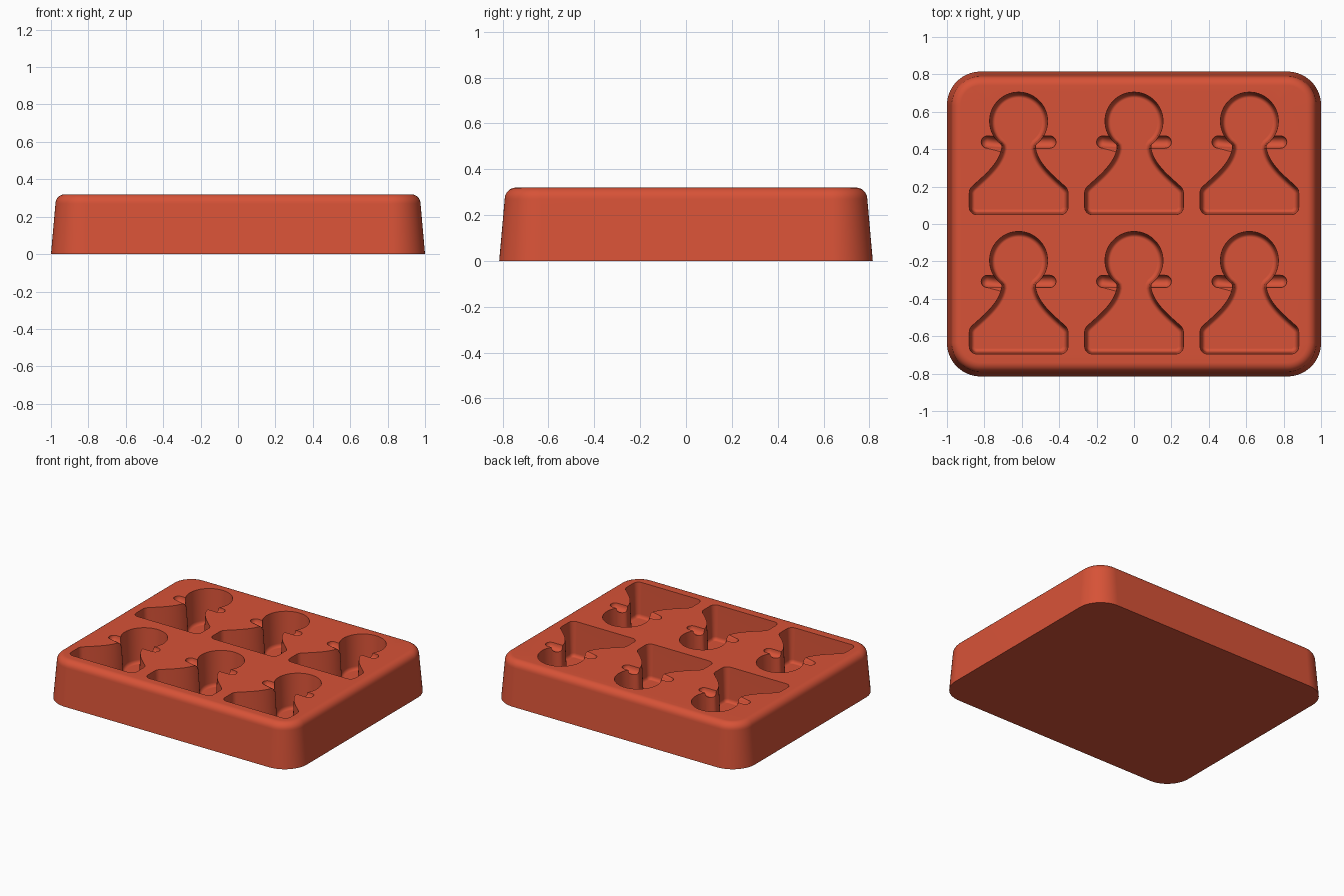
import bpy
import bmesh
from math import cos, sin, pi, atan2, sqrt
from mathutils import Vector
from mathutils.geometry import interpolate_bezier

if "Cube" in bpy.data.objects:
    bpy.data.objects.remove(bpy.data.objects["Cube"], do_unlink=True)

HEIGHT = 0.32
FLOOR = 0.07
NECK, HEAD_Y, HEAD_R = 0.09, 0.55, 0.155
COLLAR_Y, COLLAR_R, COLLAR_X, COLLAR_DEPTH = 0.438, 0.033, 0.2, 0.04
STEPS = 10  # points across the collar groove


def arc(cx, cy, r, start, end, n):
    return [Vector((cx + r * cos(start + (end - start) * i / n),
                    cy + r * sin(start + (end - start) * i / n))) for i in range(n + 1)]


def rounded_rect(hx, hy, r, n):
    """Counter-clockwise rounded rectangle."""
    pts = []
    for k, (sx, sy) in enumerate([(1, 1), (-1, 1), (-1, -1), (1, -1)]):
        pts += arc(sx * (hx - r), sy * (hy - r), r, k * pi / 2, (k + 1) * pi / 2, n)
    return pts


def inset(pts, d):
    """Move a counter-clockwise outline inwards by d with mitred corners."""
    out = []
    for i, p in enumerate(pts):
        a = (p - pts[i - 1]).normalized()
        b = (pts[(i + 1) % len(pts)] - p).normalized()
        na, nb = Vector((-a.y, a.x)), Vector((-b.y, b.x))
        out.append(p + (na + nb) * (d / (1 + na.dot(nb))))
    return out


def fillet(z, d, r, rise, n):
    """Quarter-round (z, inset) steps that end flat."""
    return [(z + rise * sin(t), d + r * (1 - cos(t)))
            for t in (i * pi / 2 / n for i in range(n + 1))]


def ring(bm, outline, z, d):
    return [bm.verts.new((p.x, p.y, z)) for p in inset(outline, d)]


def bridge(bm, rings):
    for lo, hi in zip(rings, rings[1:]):
        for i in range(len(lo)):
            j = (i + 1) % len(lo)
            bm.faces.new((lo[i], lo[j], hi[j], hi[i]))


def groove_depth(k):
    return COLLAR_DEPTH * sin(pi * k / STEPS)


def pawn_outline():
    """Return the pawn outline, and the index where the right collar starts."""
    shoulder = arc(0.214, 0.165, 0.05, 0, pi / 4, 5)
    waist = interpolate_bezier(shoulder[-1], Vector((0.19, 0.255)), Vector((0.105, 0.32)),
                               Vector((NECK, COLLAR_Y - COLLAR_R)), 14)
    half = arc(0.224, 0.09, 0.04, -pi / 2, 0, 6) + shoulder
    half += [Vector(p[:2]) for p in waist[1:-1]]
    start = len(half)
    for k in range(STEPS + 1):
        y = COLLAR_Y - COLLAR_R * cos(pi * k / STEPS)
        head_x = sqrt(max(0, HEAD_R ** 2 - (y - HEAD_Y) ** 2))
        half.append(Vector((max(NECK, head_x), y)))
    joint = half[-1]
    half += arc(0, HEAD_Y, HEAD_R, atan2(joint.y - HEAD_Y, joint.x), pi / 2, 20)[1:]
    return half + [Vector((-p.x, p.y)) for p in reversed(half[:-1])], start


def add_collar(bm, wall, side, cx, cy):
    """Rounded groove running outwards from the pawn wall to a domed end."""
    previous = wall
    for t in (i * pi / 12 for i in range(6)):
        x = cx + side * (COLLAR_X - COLLAR_R + COLLAR_R * sin(t))
        section = [bm.verts.new((x, cy + COLLAR_Y - side * COLLAR_R * cos(pi * k / STEPS) * cos(t),
                                 HEIGHT - groove_depth(k) * cos(t)))
                   for k in range(STEPS + 1)]
        for k in range(STEPS):
            bm.faces.new((previous[k], section[k], section[k + 1], previous[k + 1]))
        previous = section
    tip = bm.verts.new((cx + side * COLLAR_X, cy + COLLAR_Y, HEIGHT))
    for k in range(STEPS):
        bm.faces.new((previous[k], tip, previous[k + 1]))


def add_cavity(bm, cx, cy):
    """Deep pawn pocket with drafted walls, rounded floor edge and two collars."""
    outline, first = pawn_outline()
    outline = [p + Vector((cx, cy)) for p in outline]
    rim = ring(bm, outline, HEIGHT, 0)
    right = rim[first:first + STEPS + 1]
    second = len(rim) - first - STEPS
    left = rim[second:second + STEPS + 1]
    for side, wall in ((1, right), (-1, left)):
        for k, v in enumerate(wall):
            v.co.z -= groove_depth(k)
        add_collar(bm, wall, side, cx, cy)
    rings = [rim] + [ring(bm, outline, z, d)
                     for z, d in fillet(FLOOR + 0.025, 0.01, 0.02, -0.025, 5)]
    bridge(bm, rings)
    bm.faces.new(rings[-1])


bm = bmesh.new()

# Tapered tray sides with a rounded top rim, and a flat base
body = rounded_rect(1.0, 0.815, 0.18, 14)
sides = [ring(bm, body, z, d)
         for z, d in [(0, 0)] + fillet(HEIGHT - 0.05, 0.024, 0.05, 0.05, 6)]
bridge(bm, sides)
bm.faces.new(sides[0][::-1])

# Two rows of three pawn cavities
for column in (-0.617, 0, 0.617):
    for row in (0, -0.745):
        add_cavity(bm, column, row)

# Flat top between the rim and the cavities
open_edges = [e for e in bm.edges if e.is_boundary]
bmesh.ops.triangle_fill(bm, use_beauty=True, edges=open_edges, normal=(0, 0, 1))
bm.normal_update()
bmesh.ops.recalc_face_normals(bm, faces=bm.faces[:])

mesh = bpy.data.meshes.new("mould_tray")
bm.to_mesh(mesh)
bm.free()
tray = bpy.data.objects.new("mould_tray", mesh)
bpy.context.scene.collection.objects.link(tray)

red = bpy.data.materials.new("terracotta red")
red.use_nodes = True
colour = (0.68, 0.085, 0.038, 1)
red.diffuse_color = colour
red.node_tree.nodes["Principled BSDF"].inputs["Base Color"].default_value = colour
mesh.materials.append(red)

# Smooth curves, crisp cavity rims, flat top
bpy.ops.object.select_all(action="DESELECT")
bpy.context.view_layer.objects.active = tray
tray.select_set(True)
bpy.ops.object.shade_smooth_by_angle(angle=pi / 6)
normals = tray.modifiers.new("flat_top_normals", "WEIGHTED_NORMAL")
normals.keep_sharp = True
